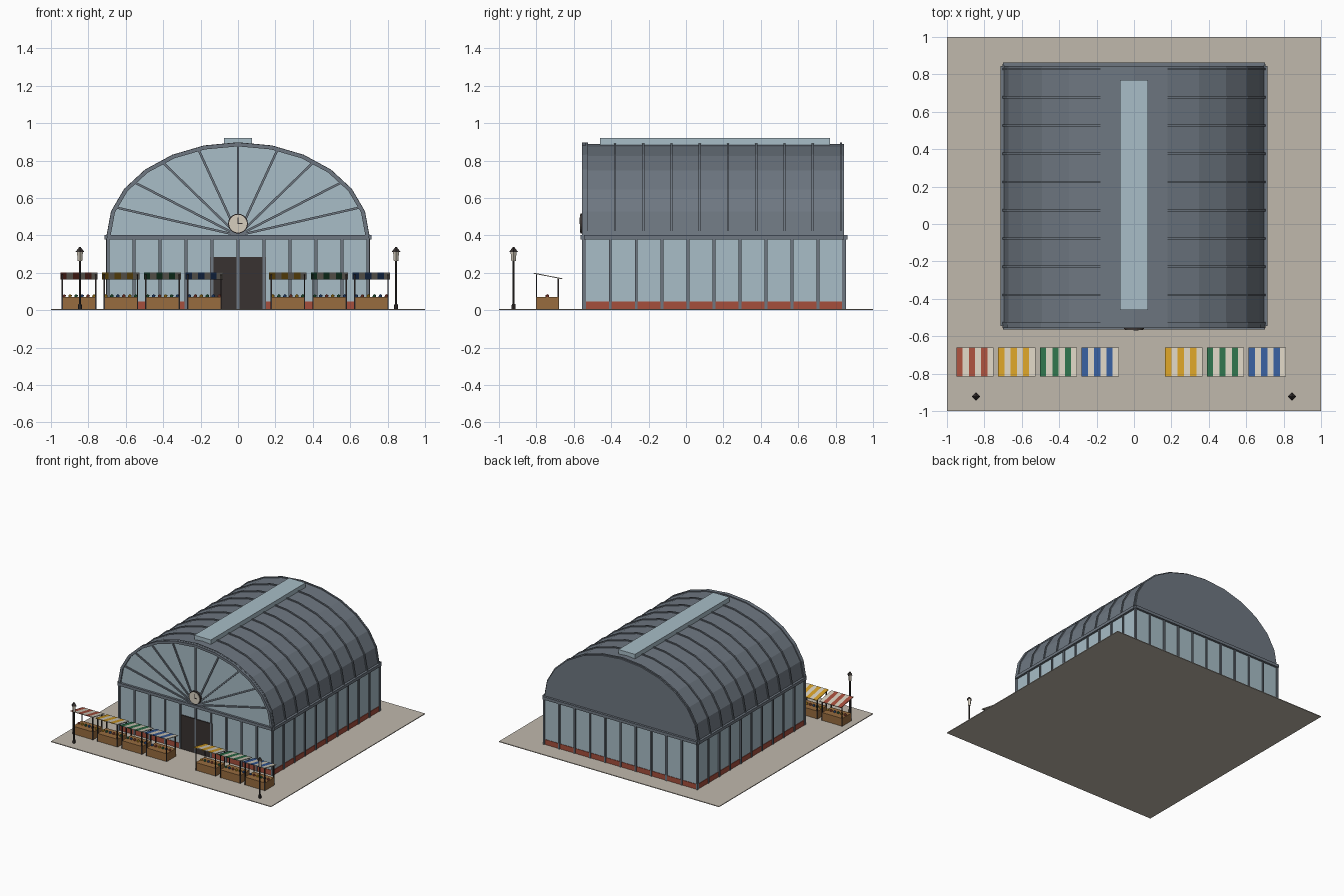
import bpy, bmesh, math
from mathutils import Matrix, Vector

if "Cube" in bpy.data.objects:
    bpy.data.objects.remove(bpy.data.objects["Cube"])


def colour(name, r, g, b):
    lin = lambda c: (c / 255 / 12.92) if c < 11 else ((c / 255 + 0.055) / 1.055) ** 2.4
    m = bpy.data.materials.new(name)
    m.diffuse_color = (lin(r), lin(g), lin(b), 1)
    m.use_nodes = True
    m.node_tree.nodes["Principled BSDF"].inputs["Base Color"].default_value = m.diffuse_color
    return m


PAVING = colour("paving", 192, 184, 172)
GLASS = colour("pale_glass", 168, 189, 199)
SLATE = colour("slate_iron", 110, 119, 129)
BRICK = colour("brick_red", 166, 78, 60)
DARK = colour("dark_iron", 56, 50, 49)
WOOD = colour("wood", 152, 108, 62)
CREAM = colour("cream", 214, 206, 190)
YELLOW = colour("yellow", 212, 158, 38)
GREEN = colour("green", 46, 112, 74)
BLUE = colour("blue", 54, 92, 154)

X, Y0, Y1 = 0.695, -0.545, 0.845      # hall footprint
YC, EAVE, RISE, SEG = 0.15, 0.40, 0.49, 12


def finish(name, bm, *mats):
    bmesh.ops.recalc_face_normals(bm, faces=bm.faces)
    me = bpy.data.meshes.new(name)
    bm.to_mesh(me)
    bm.free()
    for m in mats:
        me.materials.append(m)
    ob = bpy.data.objects.new(name, me)
    bpy.context.collection.objects.link(ob)
    return ob


def paint(verts, mi):
    for f in {f for v in verts for f in v.link_faces}:
        f.material_index = mi


def box(bm, c, s, mi=0, rot=None):
    M = Matrix.Translation(c) @ (rot or Matrix()) @ Matrix.Diagonal((*s, 1))
    paint(bmesh.ops.create_cube(bm, size=1, matrix=M)["verts"], mi)


def cone(bm, c, r1, r2, h, n, mi=0, rot=None):
    M = Matrix.Translation(c) @ (rot or Matrix())
    paint(bmesh.ops.create_cone(bm, cap_ends=True, segments=n, radius1=r1, radius2=r2,
                                depth=h, matrix=M)["verts"], mi)


def one_box(name, c, s, mat):
    bm = bmesh.new()
    box(bm, c, s)
    return finish(name, bm, mat)


def arc(grow, y):
    return [Vector(((X + grow) * math.cos(math.pi * i / SEG), y,
                    EAVE + (RISE + grow) * math.sin(math.pi * i / SEG))) for i in range(SEG + 1)]


def arch_band(bm, y0, y1, g0, g1):
    """Solid arched strip following the roof curve."""
    rings = [[bm.verts.new(p) for p in arc(g, y)]
             for g, y in ((g0, y0), (g1, y0), (g1, y1), (g0, y1))]
    for a in range(4):
        p, q = rings[a], rings[(a + 1) % 4]
        for i in range(SEG):
            bm.faces.new((p[i], p[i + 1], q[i + 1], q[i]))
    for e in (0, SEG):
        bm.faces.new([r[e] for r in rings])


# Paved square
one_box("paved_square", (0, 0, 0.003), (2, 2, 0.006), PAVING)

# Hall body: brick plinth, glass walls, entrance
D = Y1 - Y0
one_box("glass_walls", (0, YC, 0.215), (2 * X, D, 0.37), GLASS)
one_box("brick_plinth", (0, YC, 0.026), (2 * X + 0.008, D + 0.008, 0.042), BRICK)
one_box("entrance", (0, Y0 - 0.002, 0.145), (0.30, 0.012, 0.28), DARK)

# Wall mullions, evenly spaced on all four sides
bm = bmesh.new()
for i in range(11):
    t = (i - 5) * 0.139
    for s in (-1, 1):
        box(bm, (t, YC + s * D / 2, 0.195), (0.014, 0.02, 0.38))
        if 0 < i < 10:
            box(bm, (s * X, YC + t, 0.195), (0.02, 0.014, 0.38))
finish("wall_mullions", bm, SLATE)

# Eave beams
bm = bmesh.new()
for s in (-1, 1):
    box(bm, (s * 0.698, YC, 0.391), (0.03, D, 0.024))
    box(bm, (0, YC + s * D / 2, 0.391), (1.40, 0.036, 0.024))
finish("eave_beams", bm, SLATE)

# Barrel roof: slate vault with a glazed front end
bm = bmesh.new()
front = bm.faces.new([bm.verts.new(p) for p in arc(0, Y0)])
ext = bmesh.ops.extrude_face_region(bm, geom=[front], use_keep_orig=True)["geom"]
bmesh.ops.translate(bm, vec=(0, D, 0), verts=[v for v in ext if isinstance(v, bmesh.types.BMVert)])
for f in bm.faces:
    if f.calc_center_median().y < Y0 + 0.01:
        f.material_index = 1
finish("barrel_roof", bm, SLATE, GLASS)

# Roof ribs and front arch rim
bm = bmesh.new()
for i in range(10):
    y = -0.53 + 0.151 * i
    arch_band(bm, y - 0.006, y + 0.006, -0.006, 0.008)
finish("roof_ribs", bm, SLATE)
bm = bmesh.new()
arch_band(bm, Y0 - 0.012, Y0 + 0.008, -0.014, 0.007)
finish("front_arch_rim", bm, SLATE)

# Fan window spokes
bm = bmesh.new()
for i in range(1, 10):
    a = math.pi * i / 10
    end = Vector((X * math.cos(a), 0, RISE * math.sin(a))) * 0.985
    rot = Matrix.Rotation(-math.atan2(end.z, end.x), 4, 'Y')
    box(bm, end / 2 + Vector((0, Y0 - 0.003, EAVE)), (end.length, 0.012, 0.012), 0, rot)
finish("fan_window_spokes", bm, SLATE)

# Ridge skylight
one_box("ridge_skylight", (0, 0.155, 0.90), (0.15, 1.23, 0.04), GLASS)

# Clock over the entrance
FACE = Matrix.Rotation(math.pi / 2, 4, 'X')
bm = bmesh.new()
cone(bm, (0, Y0 - 0.008, 0.463), 0.053, 0.053, 0.02, 20, 0, FACE)
cone(bm, (0, Y0 - 0.012, 0.463), 0.048, 0.048, 0.018, 20, 1, FACE)
box(bm, (0, Y0 - 0.022, 0.479), (0.005, 0.004, 0.036))
box(bm, (0.011, Y0 - 0.022, 0.463), (0.026, 0.004, 0.005))
finish("clock", bm, DARK, CREAM)

# Market stalls, with a gap before the entrance
AWNINGS = (BRICK, YELLOW, GREEN, BLUE)
TILT = Matrix.Rotation(math.radians(-11), 4, 'X')
for i in (0, 1, 2, 3, 5, 6, 7):
    x = -0.85 + 0.2233 * i
    one_box(f"stall_counter_{i}", (x, -0.741, 0.037), (0.185, 0.116, 0.066), WOOD)
    bm = bmesh.new()
    for sx in (-0.089, 0.089):
        box(bm, (x + sx, -0.799, 0.098), (0.007, 0.007, 0.188))
        box(bm, (x + sx, -0.683, 0.087), (0.007, 0.007, 0.166))
    finish(f"stall_posts_{i}", bm, DARK)
    bm = bmesh.new()
    for k in range(6):
        box(bm, (x + (k - 2.5) * 0.0332, -0.738, 0.183), (0.0332, 0.158, 0.005), k % 2, TILT)
    finish(f"stall_awning_{i}", bm, AWNINGS[i % 4], CREAM)
    bm = bmesh.new()
    for k in range(6):
        M = Matrix.Translation((x + (k - 2.5) * 0.032, -0.741, 0.075))
        paint(bmesh.ops.create_icosphere(bm, subdivisions=1, radius=0.011, matrix=M)["verts"],
              (i + k) % 4)
    finish(f"stall_produce_{i}", bm, *AWNINGS)

# Street lamps
for side, s in (("left", -1), ("right", 1)):
    x, y = s * 0.845, -0.922
    bm = bmesh.new()
    cone(bm, (x, y, 0.018), 0.012, 0.009, 0.03, 8)
    cone(bm, (x, y, 0.135), 0.006, 0.006, 0.26, 8)
    cone(bm, (x, y, 0.288), 0.012, 0.016, 0.05, 4, 1)
    cone(bm, (x, y, 0.325), 0.023, 0.004, 0.026, 4)
    finish(f"street_lamp_{side}", bm, DARK, CREAM)
